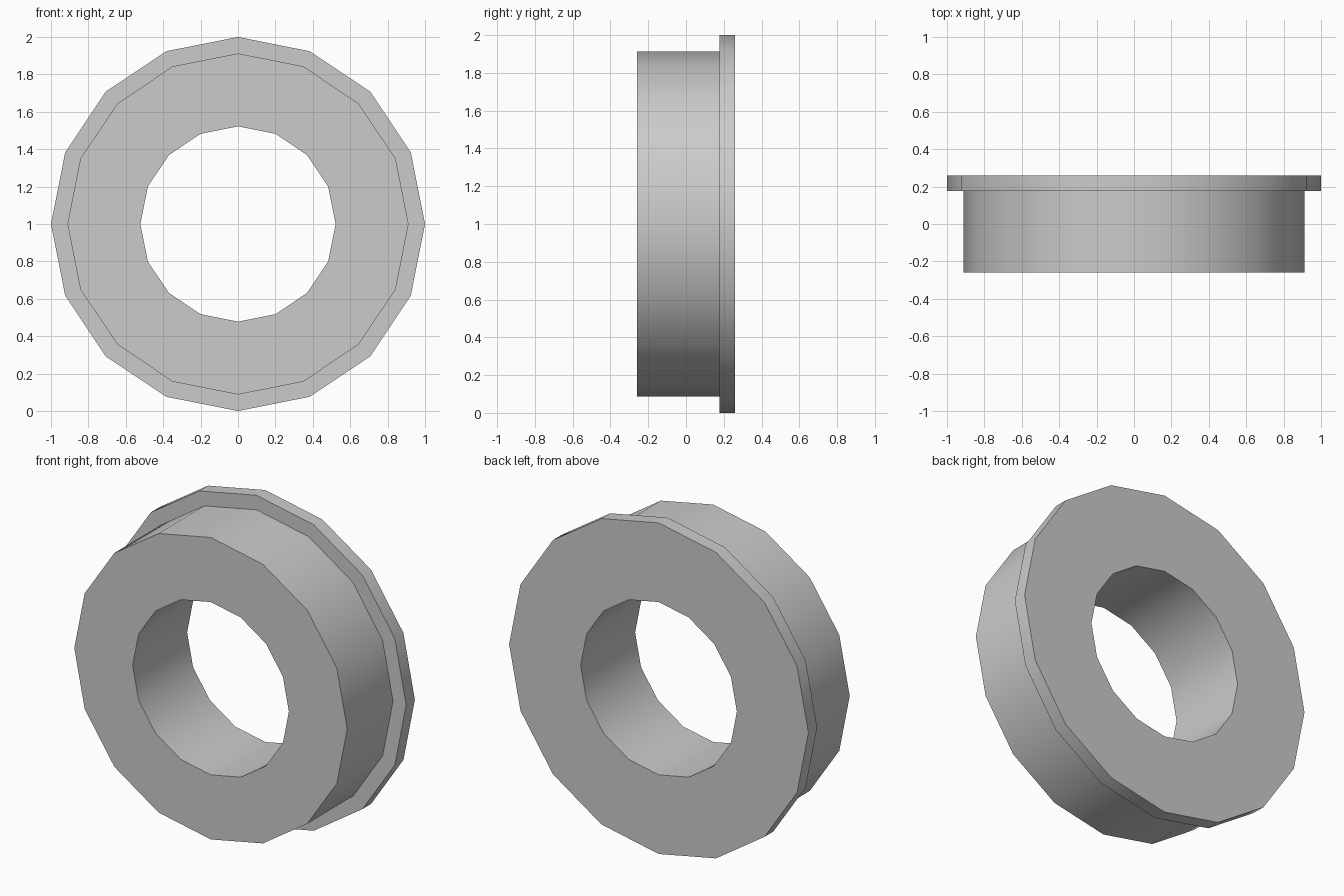
import bpy
import bmesh
from math import cos, sin, tau, radians

cube = bpy.data.objects.get("Cube")
if cube:
    bpy.data.objects.remove(cube, do_unlink=True)

SIDES = 16
BORE, BARREL, FLANGE = 0.522, 0.912, 1.0
FRONT, STEP, BACK = -0.26, 0.177, 0.26

# Plain grey finish
grey = bpy.data.materials.new("plain grey")
grey.use_nodes = True
colour = (0.6, 0.6, 0.6, 1)
grey.diffuse_color = colour
grey.node_tree.nodes["Principled BSDF"].inputs["Base Color"].default_value = colour

# Closed cross-section (radius, depth) of the flanged bushing
profile = [(BORE, FRONT), (BARREL, FRONT), (BARREL, STEP),
           (FLANGE, STEP), (FLANGE, BACK), (BORE, BACK)]

# Sweep the section around the y axis
bm = bmesh.new()
rings = []
for i in range(SIDES):
    a = tau * i / SIDES
    rings.append([bm.verts.new((r * cos(a), y, 1 + r * sin(a))) for r, y in profile])
for i, ring in enumerate(rings):
    after = rings[(i + 1) % SIDES]
    for j in range(len(profile)):
        k = (j + 1) % len(profile)
        bm.faces.new((ring[j], ring[k], after[k], after[j]))
bmesh.ops.recalc_face_normals(bm, faces=bm.faces)

mesh = bpy.data.meshes.new("flanged_bushing")
bm.to_mesh(mesh)
bm.free()
mesh.materials.append(grey)
bushing = bpy.data.objects.new("flanged_bushing", mesh)
bpy.context.collection.objects.link(bushing)

# Smooth around the rings, crisp at the rims
bpy.ops.object.select_all(action='DESELECT')
bushing.select_set(True)
bpy.context.view_layer.objects.active = bushing
bpy.ops.object.shade_smooth_by_angle(angle=radians(30))
